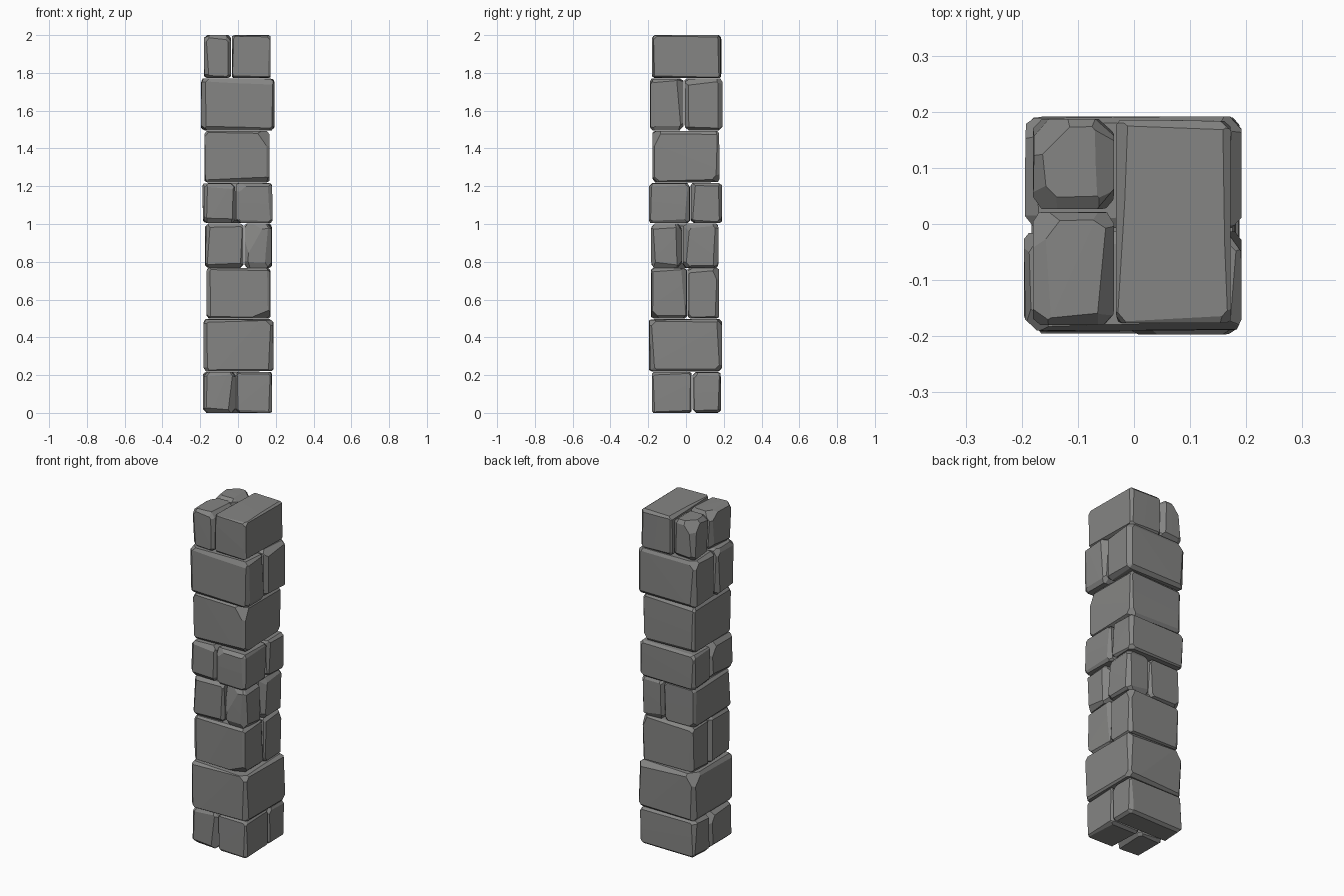
import bpy, bmesh, random
from itertools import product
from mathutils import Vector

if "Cube" in bpy.data.objects:
    bpy.data.objects.remove(bpy.data.objects["Cube"])

random.seed(11)
R = random.uniform

grey = bpy.data.materials.new("stone grey")
grey.diffuse_color = (0.235, 0.235, 0.23, 1)
grey.use_nodes = True
grey.node_tree.nodes["Principled BSDF"].inputs["Base Color"].default_value = grey.diffuse_color


def slice_off(bm, point, normal):
    """Cut away everything beyond a plane and cap the hole."""
    res = bmesh.ops.bisect_plane(bm, geom=bm.verts[:] + bm.edges[:] + bm.faces[:],
                                 dist=1e-5, plane_co=point, plane_no=normal.normalized(),
                                 clear_outer=True)
    cut = [g for g in res["geom_cut"] if isinstance(g, bmesh.types.BMEdge)]
    open_edges = [e for e in cut if e.is_valid and e.is_boundary]
    if open_edges:
        bmesh.ops.holes_fill(bm, edges=open_edges, sides=0)


def stone(name, x0, x1, y0, y1, z0, z1, wear=0.016, chips=()):
    """Rough-hewn block: chiselled faces, uneven edge chamfers, broken corners."""
    c = Vector(((x0 + x1) / 2, (y0 + y1) / 2, (z0 + z1) / 2))
    h = Vector(((x1 - x0) / 2, (y1 - y0) / 2, (z1 - z0) / 2))
    bm = bmesh.new()
    bmesh.ops.create_cube(bm, size=2)
    for v in bm.verts:
        v.co = Vector(a * b for a, b in zip(v.co, h))
    # slightly leaning faces
    for i in range(3):
        for s in (-1, 1):
            p, n = Vector(), Vector((R(-.02, .02), R(-.02, .02), R(-.02, .02)))
            p[i], n[i] = s * h[i], s
            slice_off(bm, p, n)
    # uneven chamfer on each of the twelve edges
    for k in range(3):
        i, j = (k + 1) % 3, (k + 2) % 3
        for a, b in product((-1, 1), repeat=2):
            di, dj = wear * R(.6, 1.5), wear * R(.6, 1.5)
            p, n = Vector(), Vector()
            p[i], p[j] = a * (h[i] - di), b * h[j]
            n[i], n[j], n[k] = a / di, b / dj, R(-.5, .5) / h[k]
            slice_off(bm, p, n)
    # knocked-off corners: small everywhere, large where listed
    corners = [(s, [wear * R(1.6, 3) for _ in range(3)]) for s in product((-1, 1), repeat=3)]
    for s, d in corners + list(chips):
        p = Vector((s[0] * (h.x - d[0]), s[1] * h.y, s[2] * h.z))
        slice_off(bm, p, Vector((s[0] / d[0], s[1] / d[1], s[2] / d[2])))
    bmesh.ops.recalc_face_normals(bm, faces=bm.faces[:])
    me = bpy.data.meshes.new(name)
    bm.to_mesh(me)
    bm.free()
    me.materials.append(grey)
    ob = bpy.data.objects.new(name, me)
    ob.location = c
    bpy.context.collection.objects.link(ob)


# course 1: two in front, one long stone behind
z = (0.0, 0.217)
stone("course1_front_left", -.18, -.014, -.18, .03, *z, .018, [((-1, 1, 1), (.06, .07, .1))])
stone("course1_front_right", -.009, .18, -.18, .03, *z, .012)
stone("course1_back", -.185, .18, .034, .185, *z, .015)

# course 2: one full block
stone("course2_block", -.183, .188, -.195, .19, .22, .497, .017,
      [((-1, 1, 1), (.06, .08, .09)), ((1, -1, 1), (.05, .05, .05))])

# course 3: front and back halves
z = (.499, .768)
stone("course3_front", -.167, .17, -.185, .004, *z, .014, [((1, -1, -1), (.12, .05, .05))])
stone("course3_back", -.165, .172, .008, .175, *z, .014, [((1, 1, 1), (.04, .04, .09))])

# course 4: one long stone on the left, two on the right
z = (.768, 1.003)
stone("course4_left", -.174, .03, -.183, .17, *z, .015)
stone("course4_front_right", .034, .178, -.185, -.022, *z, .022, [((-1, -1, 1), (.11, .04, .2))])
stone("course4_back_right", -.0 + .034, .18, -.016, .172, *z, .018, [((1, -1, 1), (.04, .06, .09))])

# course 5: two in front, one long stone behind
z = (1.006, 1.216)
stone("course5_front_left", -.18, -.014, -.192, .02, *z, .018, [((-1, 1, 1), (.06, .07, .1))])
stone("course5_front_right", -.009, .182, -.197, .02, *z, .014, [((-1, -1, 1), (.07, .03, .06))])
stone("course5_back", -.187, .18, .025, .19, *z, .014)

# course 6: one full block
stone("course6_block", -.177, .166, -.177, .177, 1.221, 1.492, .014,
      [((1, -1, 1), (.07, .05, .1)), ((1, 1, -1), (.04, .05, .06))])

# course 7: front and back halves
z = (1.496, 1.77)
stone("course7_front", -.196, .192, -.19, -.013, *z, .018, [((1, 1, 1), (.03, .04, .12))])
stone("course7_back", -.194, .192, -.007, .192, *z, .018, [((-1, 1, 1), (.06, .05, .06))])

# course 8: one long stone on the right, two worn ones on the left
z = (1.772, 2.0)
stone("course8_right", -.032, .172, -.176, .185, *z, .011)
stone("course8_front_left", -.18, -.036, -.18, .021, *z, .02, [((-1, 1, 1), (.06, .08, .06))])
stone("course8_back_left", -.18, -.036, .027, .187, *z, .023,
      [((-1, 1, 1), (.08, .08, .1)), ((1, 1, 1), (.05, .06, .06))])
